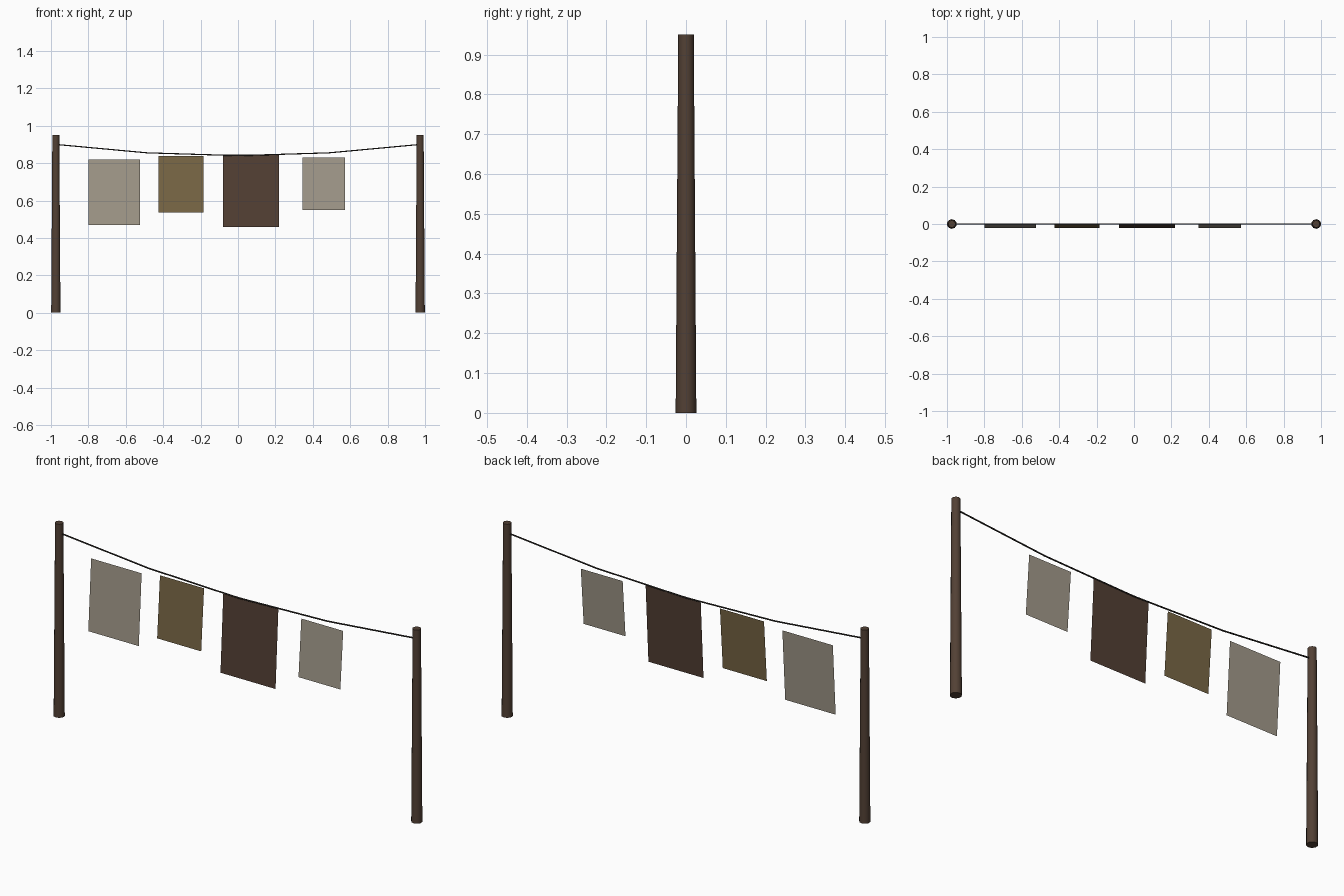
import bpy
import bmesh
from mathutils import Vector

cube = bpy.data.objects.get("Cube")
if cube:
    bpy.data.objects.remove(cube, do_unlink=True)


def material(name, rgb):
    mat = bpy.data.materials.new(name)
    mat.use_nodes = True
    mat.diffuse_color = (*rgb, 1)
    mat.node_tree.nodes["Principled BSDF"].inputs["Base Color"].default_value = (*rgb, 1)
    return mat


WOOD = material("dark wood", (0.085, 0.052, 0.035))
ROPE = material("dark rope", (0.03, 0.026, 0.022))
LINEN = material("pale linen", (0.36, 0.32, 0.255))
OLIVE = material("olive cloth", (0.19, 0.135, 0.06))
BROWN = material("brown cloth", (0.085, 0.05, 0.034))

POST_X, ROPE_END, SAG = 0.974, 0.9, 0.06


def add_object(name, data, mat):
    obj = bpy.data.objects.new(name, data)
    bpy.context.collection.objects.link(obj)
    data.materials.append(mat)
    return obj


# Tapered posts
def post(name, x):
    height = 0.95
    bpy.ops.mesh.primitive_cone_add(vertices=10, radius1=0.026, radius2=0.0195,
                                    depth=height, location=(x, 0, height / 2))
    obj = bpy.context.object
    obj.name = name
    obj.data.materials.append(WOOD)
    bpy.ops.object.shade_smooth_by_angle(angle=0.8)


post("left_post", POST_X)
post("right_post", -POST_X)

# Sagging line between the posts
curve = bpy.data.curves.new("clothes_line", "CURVE")
curve.dimensions = "3D"
curve.bevel_depth = 0.0035
curve.bevel_resolution = 1
spline = curve.splines.new("POLY")
spline.points.add(4)
for i, point in enumerate(spline.points):
    t = i / 2 - 1
    point.co = (t * POST_X, 0, ROPE_END - SAG * (1 - t * t), 1)
add_object("clothes_line", curve, ROPE)


# Hanging cloths, their lower edges swung slightly forward
def cloth(name, x0, x1, bottom, top, mat):
    bm = bmesh.new()
    corners = [(x0, -0.022, bottom), (x1, -0.022, bottom), (x1, 0, top), (x0, 0, top)]
    bm.faces.new([bm.verts.new(Vector(c)) for c in corners])
    mesh = bpy.data.meshes.new(name)
    bm.to_mesh(mesh)
    bm.free()
    add_object(name, mesh, mat)


cloth("large_linen_cloth", -0.80, -0.525, 0.47, 0.82, LINEN)
cloth("olive_cloth", -0.425, -0.185, 0.535, 0.837, OLIVE)
cloth("brown_blanket", -0.08, 0.22, 0.458, 0.845, BROWN)
cloth("small_linen_cloth", 0.345, 0.573, 0.55, 0.83, LINEN)
